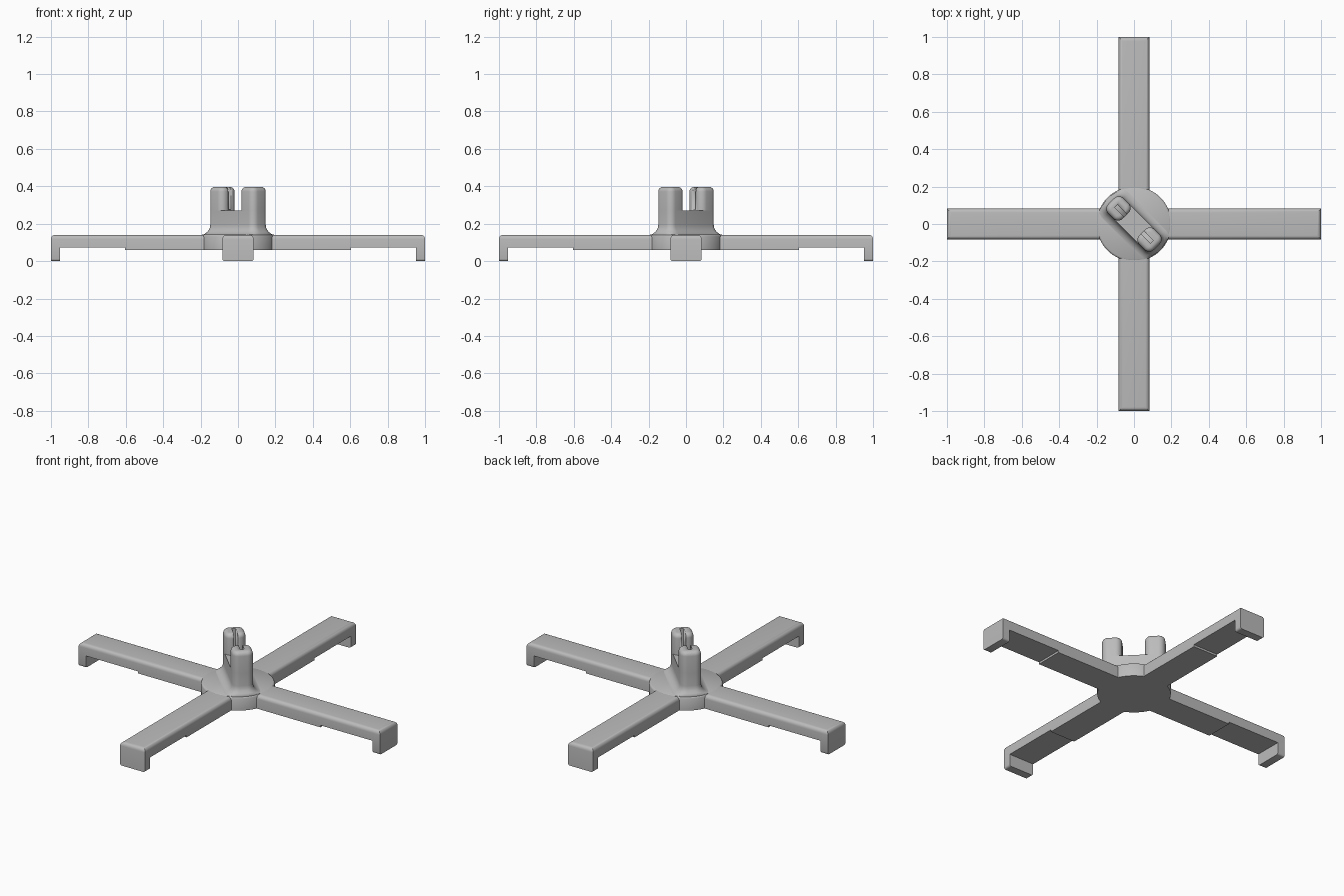
import bpy, bmesh, math
from mathutils import Matrix

if "Cube" in bpy.data.objects:
    bpy.data.objects.remove(bpy.data.objects["Cube"])

grey = bpy.data.materials.new("plain_grey")
grey.diffuse_color = (0.5, 0.5, 0.5, 1)
grey.use_nodes = True
grey.node_tree.nodes["Principled BSDF"].inputs["Base Color"].default_value = grey.diffuse_color


def finish(name, bm, angle=35):
    bmesh.ops.recalc_face_normals(bm, faces=bm.faces[:])
    me = bpy.data.meshes.new(name)
    bm.to_mesh(me)
    bm.free()
    me.materials.append(grey)
    ob = bpy.data.objects.new(name, me)
    bpy.context.collection.objects.link(ob)
    bpy.ops.object.select_all(action='DESELECT')
    bpy.context.view_layer.objects.active = ob
    ob.select_set(True)
    bpy.ops.object.shade_smooth_by_angle(angle=math.radians(angle))
    return ob


def rounded_rect(l, w, r, n=6):
    pts = []
    for k, (sx, sy) in enumerate([(1, 1), (-1, 1), (-1, -1), (1, -1)]):
        for i in range(n + 1):
            a = (k + i / n) * math.pi / 2
            pts.append((sx * (l / 2 - r) + r * math.cos(a), sy * (w / 2 - r) + r * math.sin(a)))
    return pts


def loft(bm, rings):
    rows = [[bm.verts.new(p) for p in ring] for ring in rings]
    n = len(rows[0])
    for a, b in zip(rows, rows[1:]):
        for i in range(n):
            bm.faces.new((a[i], a[(i + 1) % n], b[(i + 1) % n], b[i]))
    bm.faces.new(rows[0][::-1])
    bm.faces.new(rows[-1])


diagonal = Matrix.Rotation(-math.pi / 4, 4, 'Z')
L, W, P, R = 0.345, 0.115, 0.11, 0.035

# round hub with softened rim
bm = bmesh.new()
rings = []
for r, z in [(0.2, 0.06), (0.2, 0.132), (0.197, 0.138), (0.19, 0.142)]:
    rings.append([(r * math.cos(i * math.tau / 64), r * math.sin(i * math.tau / 64), z) for i in range(64)])
loft(bm, rings)
finish("hub", bm)

# pedestal flaring out into the hub, kept inside the rim
bm = bmesh.new()
rings = []
steps = [(0.055 * (1 - math.sin(t * math.pi / 12)), 0.195 - 0.055 * math.cos(t * math.pi / 12)) for t in range(7)]
for off, z in steps + [(0, 0.272)]:
    ring = []
    for x, y in rounded_rect(L + 2 * off, W + 2 * off, R + off):
        k = min(1, 0.196 / math.hypot(x, y))
        ring.append((x * k, y * k, z))
    rings.append(ring)
loft(bm, rings)
bm.transform(diagonal)
finish("pedestal", bm)

# slot cutter running along both posts
bm = bmesh.new()
bmesh.ops.create_cube(bm, size=1, matrix=diagonal @ Matrix.Translation((0, 0, 0.376))
                      @ Matrix.Diagonal((0.27, 0.022, 0.2, 1)))
cutter = finish("slot_cutter", bm)
cutter.hide_render = True
cutter.hide_viewport = True

# two rounded posts
for side, name in ((-1, "left_post"), (1, "right_post")):
    bm = bmesh.new()
    rings = []
    e = 0.025
    for ins, z in [(0, 0.27)] + [(e * (1 - math.cos(t * math.pi / 10)), 0.372 + e * math.sin(t * math.pi / 10))
                                 for t in range(6)]:
        rings.append([(x + side * (L - P) / 2, y, z)
                      for x, y in rounded_rect(P - 2 * ins, W - 2 * ins, R - ins)])
    loft(bm, rings)
    bm.transform(diagonal)
    post = finish(name, bm)
    cut = post.modifiers.new("slot", 'BOOLEAN')
    cut.operation = 'DIFFERENCE'
    cut.solver = 'EXACT'
    cut.object = cutter

# four arms, each with a step underneath and a downturned foot
profile = [(0.1, 0.06), (0.605, 0.06), (0.605, 0.072), (0.952, 0.072), (0.952, 0),
           (1, 0), (1, 0.14), (0.1, 0.14)]
for k, name in enumerate(("right_arm", "back_arm", "left_arm", "front_arm")):
    bm = bmesh.new()
    face = bm.faces.new([bm.verts.new((x, -0.083, z)) for x, z in profile])
    new = bmesh.ops.extrude_face_region(bm, geom=[face])["geom"]
    bmesh.ops.translate(bm, verts=[v for v in new if isinstance(v, bmesh.types.BMVert)], vec=(0, 0.166, 0))
    # round the top rim and the foot's outer edges
    rim = [ed for ed in bm.edges
           if all(v.co.z > 0.13 for v in ed.verts) and any(v.co.x > 0.9 for v in ed.verts)]
    bmesh.ops.bevel(bm, geom=rim, offset=0.022, segments=5, profile=0.5, affect='EDGES')
    foot = [ed for ed in bm.edges if all(v.co.z < 0.001 for v in ed.verts)
            and abs(ed.verts[0].co.y - ed.verts[1].co.y) < 0.001]
    bmesh.ops.bevel(bm, geom=foot, offset=0.012, segments=3, profile=0.5, affect='EDGES')
    bm.transform(Matrix.Rotation(k * math.pi / 2, 4, 'Z'))
    finish(name, bm)
